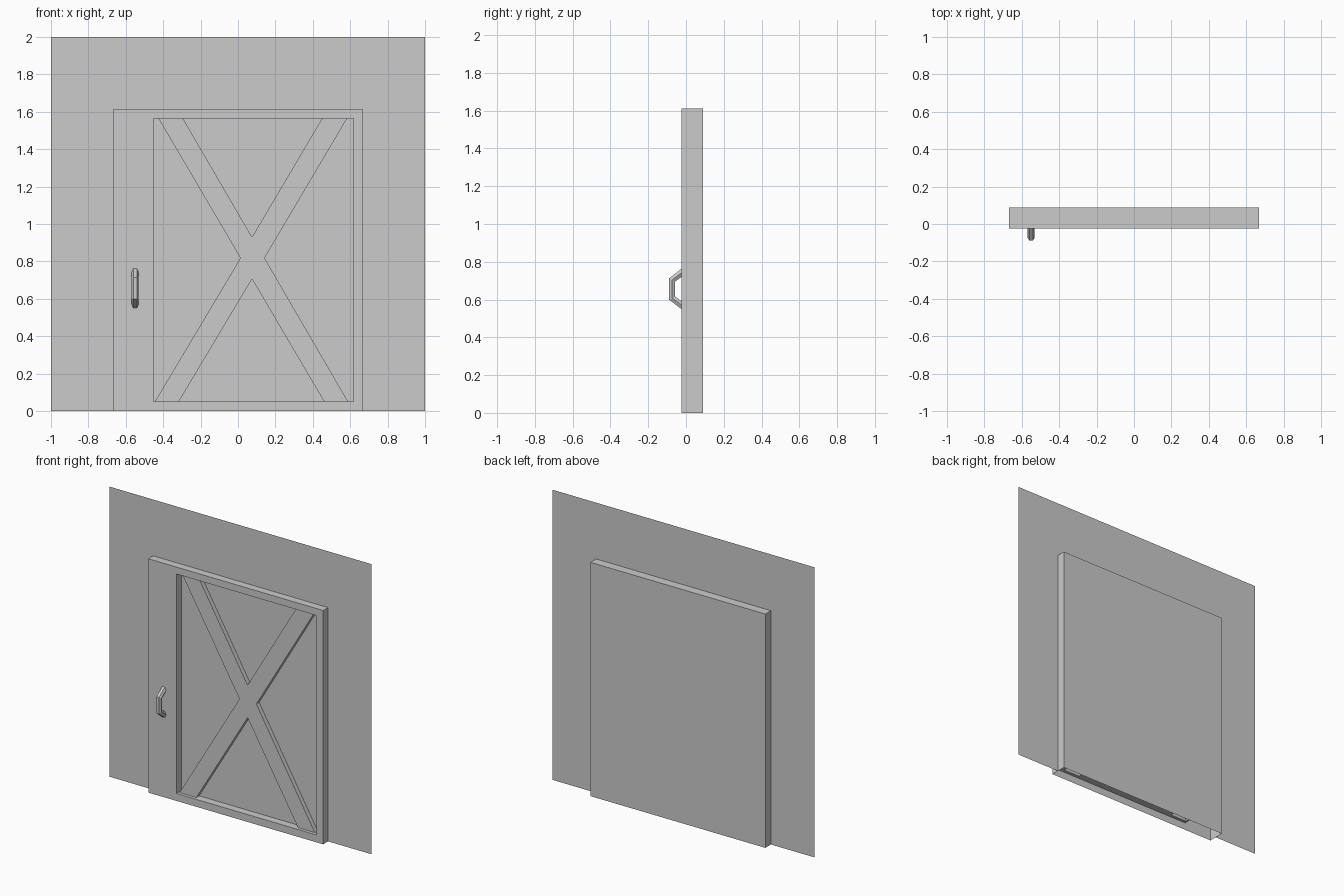
import bpy, bmesh

if "Cube" in bpy.data.objects:
    bpy.data.objects.remove(bpy.data.objects["Cube"])

FRONT, BEAM, FLOOR, WALL, BACK = -0.025, -0.003, 0.028, 0.028, 0.089


def make_object(name, faces, recalc=True):
    """Build one mesh object from a list of polygons, welding shared corners."""
    bm = bmesh.new()
    for pts in faces:
        bm.faces.new([bm.verts.new(p) for p in pts])
    bmesh.ops.remove_doubles(bm, verts=bm.verts, dist=1e-4)
    if recalc:
        bmesh.ops.recalc_face_normals(bm, faces=bm.faces)
    mesh = bpy.data.meshes.new(name)
    bm.to_mesh(mesh)
    bm.free()
    obj = bpy.data.objects.new(name, mesh)
    bpy.context.collection.objects.link(obj)
    return obj


def flat(pts, y):
    return [(x, y, z) for x, z in pts]


def band(pts, y0, y1, closed=True):
    """Quads joining an outline at depth y0 to the same outline at y1."""
    n = len(pts)
    for i in range(n if closed else n - 1):
        (ax, az), (bx, bz) = pts[i], pts[(i + 1) % n]
        yield [(ax, y0, az), (bx, y0, bz), (bx, y1, bz), (ax, y1, az)]


# Door outline, from bottom left over the top to bottom right
W, H = 0.667, 1.612
outline = [(-W, 0), (-W, H), (W, H), (W, 0)]

# Wall sheet with a doorway opening
make_object("wall", [flat([(-1, 0)] + outline + [(1, 0), (1, 2), (-1, 2)], WALL)],
            recalc=False)

# Recess corners and the points where the crossed beams meet its rim
L, R, B, T = -0.452, 0.618, 0.051, 1.564
bl, br, tr, tl = (L, B), (R, B), (R, T), (L, T)
top = [(-0.425, T), (-0.294, T), (0.449, T), (0.583, T)]
bot = [(-0.444, B), (-0.316, B), (0.460, B), (0.588, B)]
west, east, north, south = (0.013, 0.818), (0.142, 0.818), (0.075, 0.930), (0.075, 0.706)
rim = [bl, *bot, br, tr, *top[::-1], tl]
cross = [bot[0], bot[1], south, bot[2], bot[3], east,
         top[3], top[2], north, top[1], top[0], west]
panels = [
    [bl, bot[0], west, top[0], tl],
    [br, tr, top[3], east, bot[3]],
    [top[1], north, top[2]],
    [bot[1], bot[2], south],
]

# Door shell: hollow, open underneath, with a recessed cross-braced front
a, d, c, b = outline
faces = [
    flat([a, b, br, *bot[::-1], bl], FRONT),
    flat([b, c, tr, br], FRONT),
    flat([c, d, tl, *top, tr], FRONT),
    flat([d, a, bl, tl], FRONT),
    flat(outline, BACK),
    flat(cross, BEAM),
]
faces += band(outline, FRONT, BACK, closed=False)
faces += band(rim, FRONT, BEAM)
for panel in panels:
    faces.append(flat(panel, FLOOR))
    faces += band(panel, BEAM, FLOOR)
make_object("door", faces)

# Handle: six-sided bar bent into a bracket, (y, z) outer and inner lines
HX, HR = -0.55, 0.019
outer = [(FRONT, 0.762), (-0.089, 0.713), (-0.089, 0.599), (FRONT, 0.550)]
inner = [(FRONT, 0.719), (-0.057, 0.696), (-0.057, 0.616), (FRONT, 0.593)]
rings = []
for (oy, oz), (iy, iz) in zip(outer, inner):
    my, mz = (oy + iy) / 2, (oz + iz) / 2
    rings.append([(HX - HR / 2, oy, oz), (HX + HR / 2, oy, oz), (HX + HR, my, mz),
                  (HX + HR / 2, iy, iz), (HX - HR / 2, iy, iz), (HX - HR, my, mz)])
faces = [rings[0], rings[-1]]
for r0, r1 in zip(rings, rings[1:]):
    for i in range(6):
        j = (i + 1) % 6
        faces.append([r0[i], r0[j], r1[j], r1[i]])
make_object("handle", faces)
